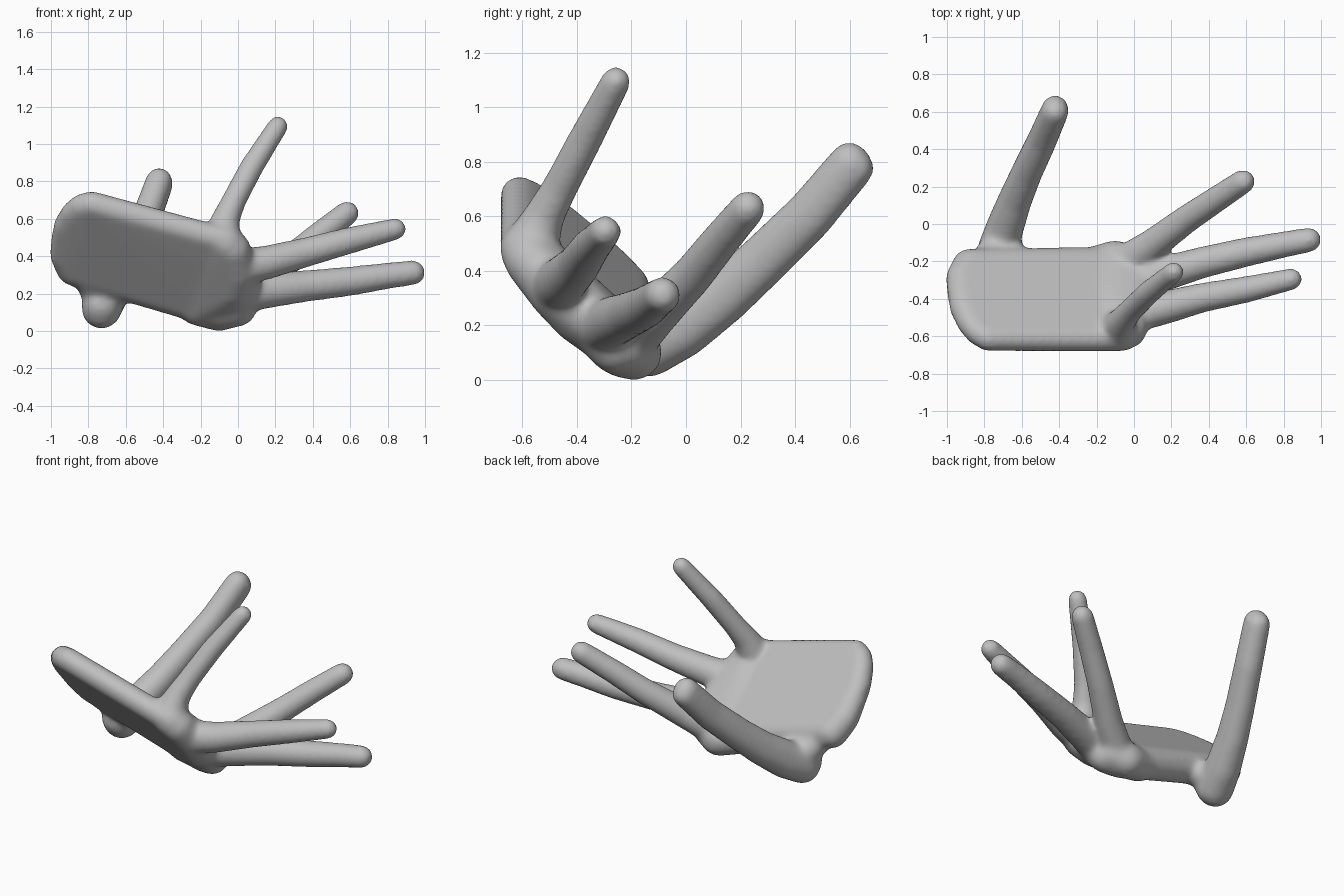
import bpy
import bmesh
from mathutils import Matrix

cube = bpy.data.objects.get("Cube")
if cube:
    bpy.data.objects.remove(cube, do_unlink=True)

# One plain grey for the whole hand
grey = bpy.data.materials.new("plain grey")
grey.use_nodes = True
grey.diffuse_color = (0.52, 0.52, 0.52, 1)
bsdf = next(n for n in grey.node_tree.nodes if n.type == 'BSDF_PRINCIPLED')
bsdf.inputs["Base Color"].default_value = grey.diffuse_color
bsdf.inputs["Roughness"].default_value = 0.6

mesh = bpy.data.meshes.new("hand")


def add_hull(bm, balls):
    """Wrap a convex skin around balls given as (x, y, z, radius)."""
    part = bmesh.new()
    for x, y, z, r in balls:
        bmesh.ops.create_icosphere(part, subdivisions=3, radius=r,
                                   matrix=Matrix.Translation((x, y, z)))
    for f in list(part.faces):
        part.faces.remove(f)
    for e in list(part.edges):
        part.edges.remove(e)
    bmesh.ops.convex_hull(part, input=list(part.verts))
    bmesh.ops.delete(part, geom=[v for v in part.verts if not v.link_faces],
                     context='VERTS')
    bmesh.ops.recalc_face_normals(part, faces=list(part.faces))
    tmp = bpy.data.meshes.new("part")
    part.to_mesh(tmp)
    part.free()
    bm.from_mesh(tmp)
    bpy.data.meshes.remove(tmp)


def add_finger(bm, balls, depth=0):
    """Chain of tapered segments; depth widens the section upward and forward."""
    for pair in zip(balls, balls[1:]):
        section = [(x, y - .6 * s, z + .8 * s, r) for x, y, z, r in pair for s in {0, depth}]
        add_hull(bm, section)


bm = bmesh.new()

# Palm: rounded slab in a tilted plane, fuller along the back edge (x, y, radius)
outline = [(-.78, -.612, .07), (-.835, -.58, .07), (-.875, -.53, .072),
           (-.91, -.45, .076), (-.92, -.37, .08), (-.92, -.29, .088), (-.88, -.225, .095),
           (-.08, -.225, .104), (0, -.26, .10), (.01, -.36, .09),
           (0, -.48, .085), (-.03, -.58, .075), (-.08, -.612, .072)]
add_hull(bm, [(x, y, -.08 - .27 * x - .88 * y - 1.2 * (r - .078), r)
              for x, y, r in outline])

# Knuckle ridge joining the finger roots
knuckles = [(-.07, -.583, .475, .10), (-.03, -.565, .435, .10), (0, -.475, .325, .105),
            (-.02, -.39, .235, .105), (.03, -.32, .205, .10), (-.05, -.27, .15, .10),
            (-.02, -.22, .125, .10), (-.10, -.19, .102, .105), (-.22, -.22, .128, .10)]
add_hull(bm, knuckles)

# Web between palm and thumb
add_hull(bm, [(-.83, -.25, .325, .08), (-.58, -.25, .26, .08), (-.72, -.10, .16, .09)])

# Four fingers, base to tip
fingers = [
    [(-.085, -.555, .52, .095), (-.065, -.52, .60, .076), (-.02, -.465, .70, .067),
     (.075, -.37, .88, .065), (.213, -.257, 1.095, .057)],
    [(0, -.48, .34, .10), (.15, -.45, .365, .092), (.36, -.395, .42, .081),
     (.60, -.35, .485, .073), (.842, -.295, .545, .060)],
    [(.0, -.32, .19, .10), (.15, -.27, .214, .095), (.36, -.207, .24, .086),
     (.60, -.15, .266, .080), (.80, -.11, .295, .072), (.936, -.085, .312, .068)],
    [(-.07, -.22, .13, .098), (.10, -.11, .245, .086), (.28, .025, .385, .077),
     (.43, .125, .51, .072), (.583, .227, .63, .067)],
]
for balls in fingers:
    add_finger(bm, balls)

# Thumb: deeper than wide
thumb = [(-.73, -.135, .118, .108), (-.69, -.01, .18, .10), (-.635, .14, .29, .089),
         (-.575, .28, .415, .082), (-.49, .46, .59, .078), (-.422, .617, .777, .074)]
add_finger(bm, thumb, .03)

bm.to_mesh(mesh)
bm.free()
mesh.materials.append(grey)
hand = bpy.data.objects.new("hand", mesh)
bpy.context.collection.objects.link(hand)

# Fuse the parts into one skin and soften the joins
remesh = hand.modifiers.new("fuse", 'REMESH')
remesh.mode = 'VOXEL'
remesh.voxel_size = 0.014
remesh.use_smooth_shade = True
smooth = hand.modifiers.new("soften", 'SMOOTH')
smooth.factor = 0.5
smooth.iterations = 24

for p in mesh.polygons:
    p.use_smooth = True
